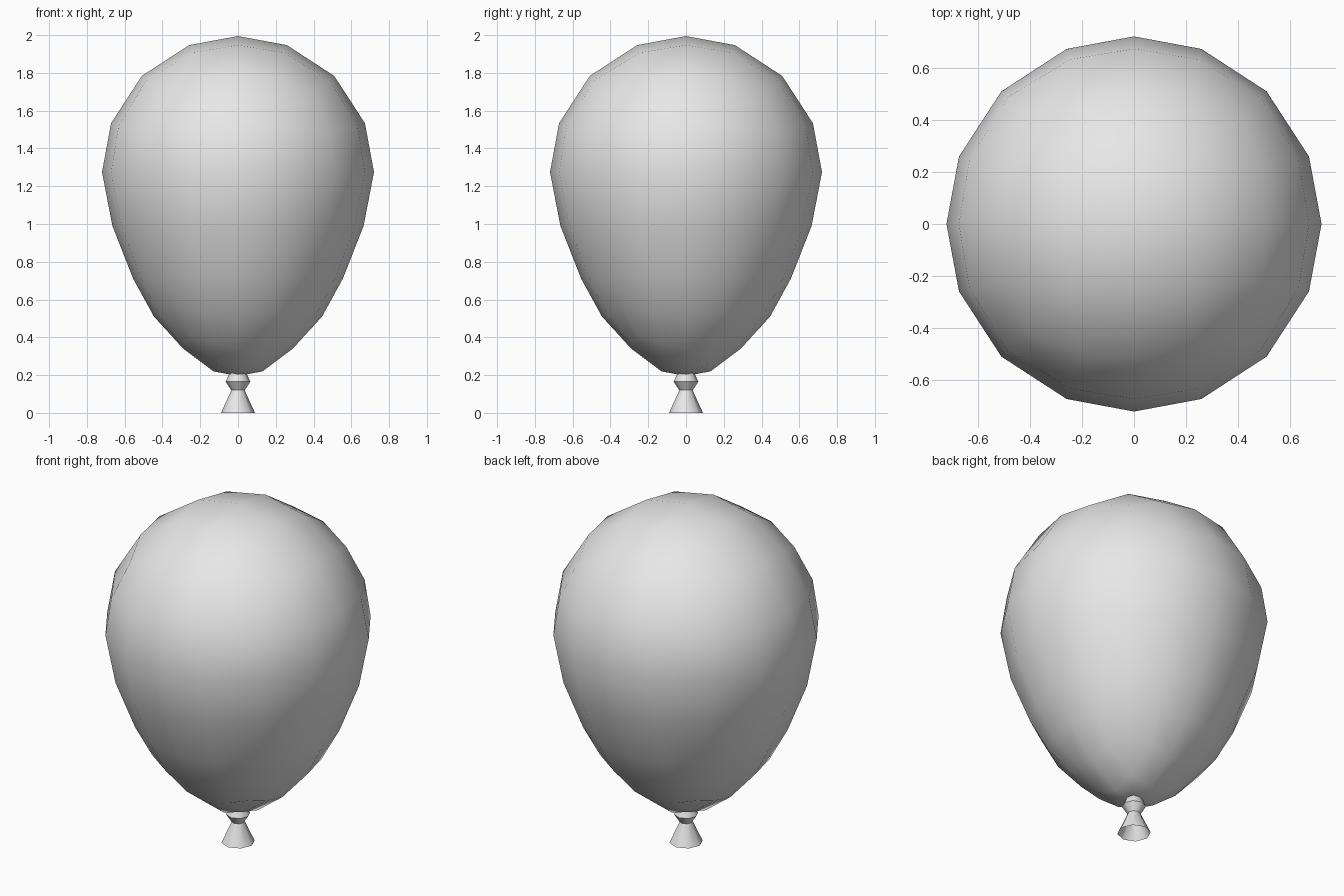
import bpy, bmesh
from math import sin, cos, pi, atan2, radians
from mathutils import Vector

cube = bpy.data.objects.get("Cube")
if cube:
    bpy.data.objects.remove(cube, do_unlink=True)

GREY = (0.8, 0.8, 0.8, 1)
mat = bpy.data.materials.new("balloon_grey")
mat.use_nodes = True
mat.diffuse_color = GREY
mat.node_tree.nodes["Principled BSDF"].inputs["Base Color"].default_value = GREY

RADIUS, CENTRE = 0.72, 1.275
# lower half outline (radius, height), from the widest ring down to the pole
LOWER = [(0.72, 1.275), (0.665, 0.99), (0.555, 0.71), (0.445, 0.51),
         (0.29, 0.34), (0.13, 0.22), (0, 0.195)]
# how far each lower row rises towards the corner columns
RISE = [0, 0, 0.03, 0.2, 0.35]


def make_object(name, bm, angle):
    bmesh.ops.recalc_face_normals(bm, faces=bm.faces)
    mesh = bpy.data.meshes.new(name)
    bm.to_mesh(mesh)
    bm.free()
    mesh.materials.append(mat)
    obj = bpy.data.objects.new(name, mesh)
    bpy.context.collection.objects.link(obj)
    bpy.ops.object.select_all(action='DESELECT')
    obj.select_set(True)
    bpy.context.view_layer.objects.active = obj
    bpy.ops.object.shade_smooth_by_angle(angle=radians(angle))
    return obj


def spread(n, edge):
    """Even out lattice steps; edge is 0 inside a side and 1 along its border."""
    half = 0.385 + 0.055 * edge
    return (n > 0) * (1 if n == 2 else half) - (n < 0) * (1 if n == -2 else half)


def place(i, j, k):
    """Move a point of the box lattice onto the balloon."""
    if k >= 0:
        x = spread(i, k == 2 and abs(j) == 2)
        y = spread(j, k == 2 and abs(i) == 2)
        z = spread(k, abs(i) == 2 and abs(j) == 2)
        return Vector((x, y, z)).normalized() * RADIUS + Vector((0, 0, CENTRE))
    reach, side = max(abs(i), abs(j)), min(abs(i), abs(j))
    edge = -k / 4 if reach == 2 else 0
    if reach == 2:
        p = -k - RISE[-k] * side / 2
    else:
        p = 6 - reach - 0.32 * side
    n = min(int(p), 5)
    r, z = Vector(LOWER[n]).lerp(Vector(LOWER[n + 1]), p - n)
    a = atan2(spread(j, edge), spread(i, edge))
    return Vector((r * cos(a), r * sin(a), z))


# balloon body: a box lattice rounded into a drop
bm = bmesh.new()
verts = {}


def quad(*points):
    for p in points:
        if p not in verts:
            verts[p] = bm.verts.new(place(*p))
    bm.faces.new([verts[p] for p in points])


for a in range(-2, 2):
    for b in range(-2, 2):
        for k in (2, -4):
            quad((a, b, k), (a + 1, b, k), (a + 1, b + 1, k), (a, b + 1, k))
    for k in range(-4, 2):
        for s in (-2, 2):
            quad((a, s, k), (a + 1, s, k), (a + 1, s, k + 1), (a, s, k + 1))
            quad((s, a, k), (s, a + 1, k), (s, a + 1, k + 1), (s, a, k + 1))
make_object("balloon_body", bm, 80)


# knot and flared open mouth
def lathe(name, profile, sides=8):
    bm = bmesh.new()
    rings = [[bm.verts.new((r * cos(2 * pi * s / sides), r * sin(2 * pi * s / sides), z))
              for s in range(sides)] for r, z in profile]
    for lo, hi in zip(rings, rings[1:]):
        for s in range(sides):
            t = (s + 1) % sides
            bm.faces.new((lo[s], lo[t], hi[t], hi[s]))
    return make_object(name, bm, 50)


lathe("knot", [(0.035, 0.12), (0.065, 0.165), (0.045, 0.21)])
lathe("mouth", [(0.09, 0), (0.035, 0.12)])
